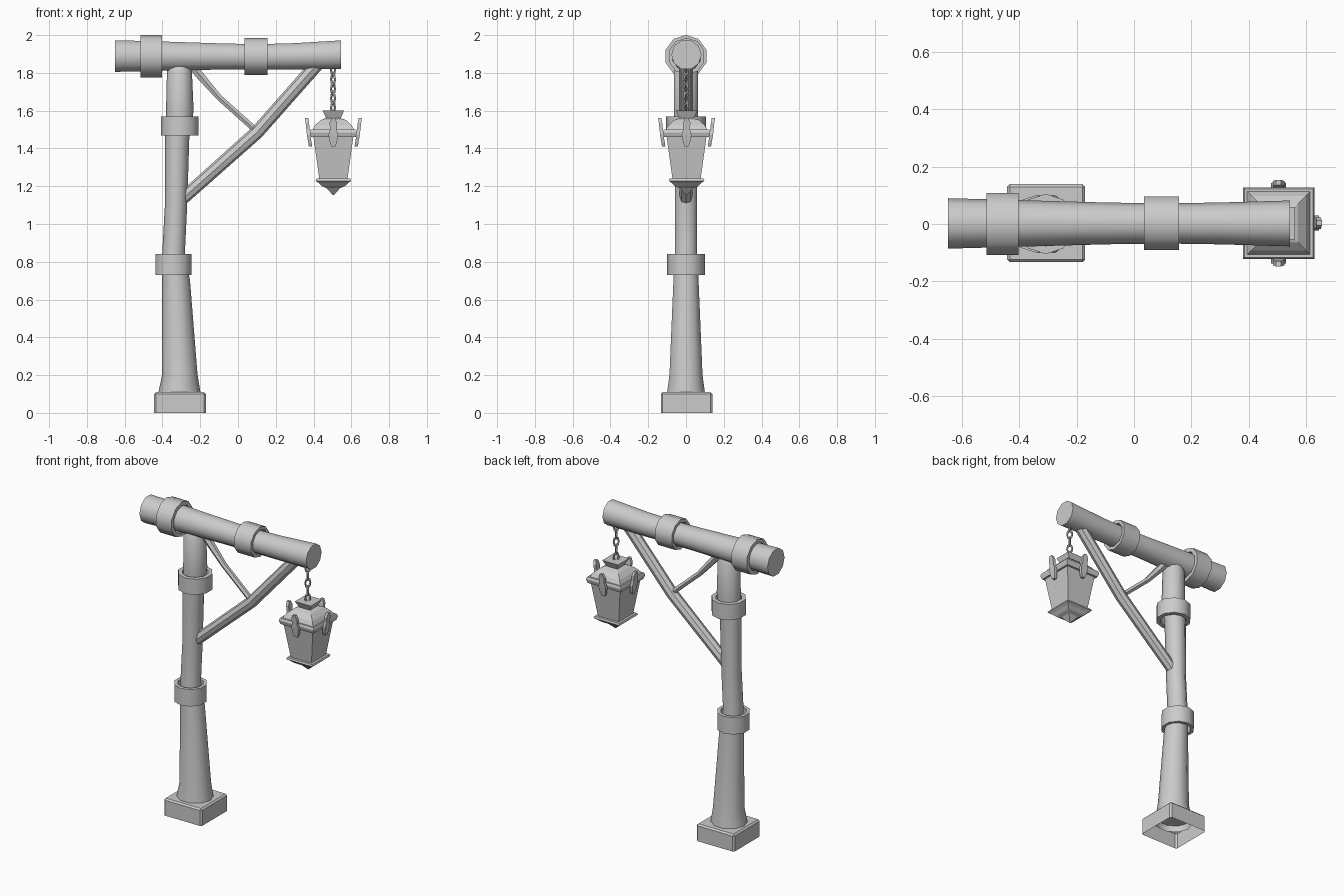
import bpy, bmesh
from math import pi, cos, sin, sqrt
from mathutils import Vector, Matrix

if "Cube" in bpy.data.objects:
    bpy.data.objects.remove(bpy.data.objects["Cube"])


def loft(name, rings, n=10, axis=(0, 0, 1), phase=0.0, caps=(True, True), loop=False, smooth=True):
    """Skin n-sided rings (centre, rx, ry) lying across the given axis."""
    q = Vector(axis).to_track_quat('Z', 'Y')
    bm = bmesh.new()
    vr = []
    for c, rx, ry in rings:
        vr.append([bm.verts.new(Vector(c) + q @ Vector((rx * cos(phase + 2 * pi * i / n),
                                                         ry * sin(phase + 2 * pi * i / n), 0)))
                   for i in range(n)])
    pairs = list(zip(vr, vr[1:])) + ([(vr[-1], vr[0])] if loop else [])
    for a, b in pairs:
        for i in range(n):
            j = (i + 1) % n
            bm.faces.new((a[i], a[j], b[j], b[i]))
    if not loop:
        if caps[0]:
            bm.faces.new(vr[0][::-1])
        if caps[1]:
            bm.faces.new(vr[-1])
    bmesh.ops.recalc_face_normals(bm, faces=bm.faces)
    me = bpy.data.meshes.new(name)
    bm.to_mesh(me)
    bm.free()
    ob = bpy.data.objects.new(name, me)
    bpy.context.collection.objects.link(ob)
    if smooth:
        bpy.ops.object.select_all(action='DESELECT')
        bpy.context.view_layer.objects.active = ob
        ob.select_set(True)
        bpy.ops.object.shade_smooth_by_angle(angle=0.7)
    return ob


def collar(name, a, b, r_out, r_in, axis):
    """Hollow ring between two points."""
    loft(name, [(a, r_out, r_out), (b, r_out, r_out), (b, r_in, r_in), (a, r_in, r_in)],
         axis=axis, phase=pi / 10, loop=True)


def square(name, profile, x=0.505):
    """Square stack of (z, half width) levels for the lantern."""
    return loft(name, [((x, 0.003, z), h * sqrt(2), h * sqrt(2)) for z, h in profile],
                n=4, phase=pi / 4, smooth=False)


# plinth, open underneath
bm = bmesh.new()
bmesh.ops.create_cube(bm, size=1, matrix=Matrix.Translation((-0.307, 0.003, 0.055)) @
                      Matrix.Diagonal((0.273, 0.273, 0.11, 1)))
bmesh.ops.bevel(bm, geom=[e for e in bm.edges if max(v.co.z for v in e.verts) > 0.1],
                offset=0.01, segments=1, affect='EDGES')
bmesh.ops.delete(bm, geom=[f for f in bm.faces if f.normal.z < -0.9], context='FACES')
me = bpy.data.meshes.new("plinth")
bm.to_mesh(me)
bm.free()
bpy.context.collection.objects.link(bpy.data.objects.new("plinth", me))

# crooked post
post = [(.07, -.31, .115, .108), (.11, -.31, .111, .105), (.2, -.308, .094, .092),
        (.7, -.328, .074, .07), (.85, -.341, .06, .062), (1.1, -.328, .059, .062),
        (1.45, -.322, .064, .064), (1.6, -.308, .073, .068), (1.81, -.31, .066, .068),
        (1.85, -.31, .045, .045)]
loft("post", [((x, 0, z), rx, ry) for z, x, rx, ry in post], caps=(False, True))
collar("lower_post_collar", (-.342, 0, .73), (-.342, 0, .84), .1, .078, (0, 0, 1))
collar("upper_post_collar", (-.308, 0, 1.468), (-.308, 0, 1.57), .105, .078, (0, 0, 1))

# cross beam and its collars
beam = [(-.65, 1.889, .088), (-.46, 1.889, .083), (-.1, 1.887, .073), (.1, 1.885, .07),
        (.3, 1.888, .073), (.545, 1.896, .08)]
loft("cross_beam", [((x, 0.002, z), r, r) for x, z, r in beam], axis=(1, 0, 0))
collar("left_beam_collar", (-.515, 0, 1.888), (-.403, 0, 1.888), .113, .088, (1, 0, 0))
collar("right_beam_collar", (.035, .003, 1.888), (.157, .003, 1.888), .098, .077, (1, 0, 0))

# diagonal braces
loft("long_brace", [((x, 0, z), r, r) for x, z, r in
                    [(-.31, 1.12, .034), (.1, 1.485, .036), (.44, 1.87, .036)]],
     n=8, axis=(.75, 0, .75))
loft("short_brace", [((x, 0, z), r, r) for x, z, r in
                     [(-.26, 1.86, .026), (-.2, 1.785, .024), (-.1, 1.67, .018), (.09, 1.5, .018)]],
     n=6, axis=(.35, 0, -.36))

# chain links, alternately turned
for i in range(5):
    bpy.ops.mesh.primitive_torus_add(major_segments=8, minor_segments=5, major_radius=.015,
                                     minor_radius=.006, location=(.503, 0, 1.815 - i * .05),
                                     rotation=(pi / 2, 0, pi / 4 + i * pi / 2))
    link = bpy.context.object
    link.name = "chain_link_%d" % (i + 1)
    link.scale = (1, 1.75, 1)

# lantern
square("lantern_cap", [(1.555, .036), (1.6, .057)])
square("lantern_roof", [(1.495, .113), (1.525, .095), (1.55, .067), (1.562, .036)])
square("lantern_rim", [(1.46, .118), (1.482, .125), (1.488, .125), (1.5, .12), (1.5, .1)])
square("lantern_body", [(1.235, .074), (1.465, .106)])
square("lantern_foot", [(1.153, .003), (1.19, .036), (1.2, .06), (1.217, .078), (1.228, .094),
                        (1.24, .09), (1.24, .07)])

# leaf clips on the four sides of the rim: (z, distance out, half width)
leaf = [(1.41, .121, .01), (1.43, .124, .018), (1.47, .131, .026), (1.5, .134, .018),
        (1.535, .138, .02), (1.56, .142, .009)]
for i, side in enumerate(("right", "back", "left", "front")):
    ob = loft(side + "_leaf_clip", [((d, 0, z), .009 * sqrt(2), w * sqrt(2)) for z, d, w in leaf],
              n=4, phase=pi / 4, smooth=False)
    ob.location = (.505, .003, 0)
    ob.rotation_euler.z = i * pi / 2
